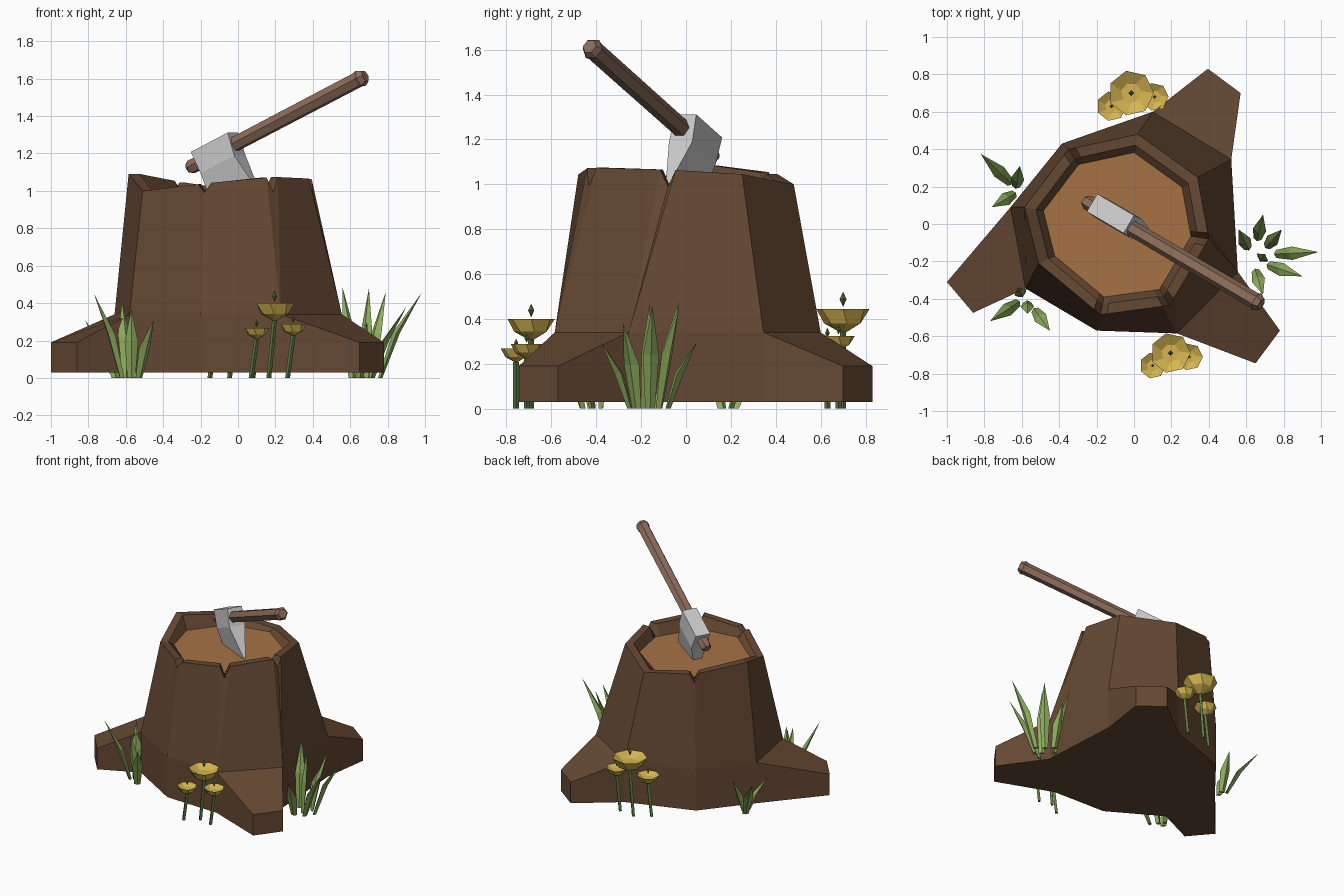
import bpy, bmesh, math
from mathutils import Vector as V

if "Cube" in bpy.data.objects:
    bpy.data.objects.remove(bpy.data.objects["Cube"])


def material(name, rgb):
    m = bpy.data.materials.new(name)
    m.diffuse_color = (*rgb, 1)
    m.use_nodes = True
    m.node_tree.nodes["Principled BSDF"].inputs["Base Color"].default_value = m.diffuse_color
    return m


BARK = material("bark", (0.13, 0.065, 0.033))
WOOD = material("cut_wood", (0.38, 0.17, 0.06))
HANDLE = material("handle_wood", (0.26, 0.15, 0.10))
GRASS = material("grass", (0.27, 0.42, 0.11))
STEM = material("stem", (0.11, 0.20, 0.06))
PETAL = material("petal", (0.66, 0.46, 0.08))


def build(name, faces, mat=None):
    """Flat-shaded object from polygons given as point lists; shared corners are welded."""
    bm = bmesh.new()
    for f in faces:
        bm.faces.new([bm.verts.new(p) for p in f])
    bmesh.ops.remove_doubles(bm, verts=bm.verts, dist=1e-4)
    bmesh.ops.recalc_face_normals(bm, faces=bm.faces)
    me = bpy.data.meshes.new(name)
    bm.to_mesh(me)
    bm.free()
    ob = bpy.data.objects.new(name, me)
    bpy.context.collection.objects.link(ob)
    if mat:
        me.materials.append(mat)
    return ob


def bridge(a, b):
    n = len(a)
    return [[a[i], a[(i + 1) % n], b[(i + 1) % n], b[i]] for i in range(n)]


def loft(rings):
    faces = [rings[0], rings[-1]]
    for a, b in zip(rings, rings[1:]):
        faces += bridge(a, b)
    return faces


def ring(c, r, n, x=V((1, 0, 0)), y=V((0, 1, 0)), turn=0.0):
    angles = [turn + math.tau * i / n for i in range(n)]
    return [V(c) + x * (r * math.cos(a)) + y * (r * math.sin(a)) for a in angles]


# Stump columns: rim x, y, z, split in the rim?, foot x, y
COLUMNS = [
    (-0.35, 0.40, 1.05, True, -0.385, 0.43),
    (0.02, 0.48, 1.00, False, 0.10, 0.60),
    (0.34, 0.25, 1.045, False, 0.52, 0.345),
    (0.40, -0.08, 1.065, True, 0.555, -0.255),
    (0.19, -0.435, 1.075, True, 0.23, -0.585),
    (-0.18, -0.485, 1.04, True, -0.20, -0.57),
    (-0.51, -0.21, 1.00, False, -0.58, -0.345),
    (-0.585, 0.09, 1.09, False, -0.66, 0.09),
]
# Roots: index of the first column, then the two tip corners
ROOTS = {1: ((0.395, 0.83), (0.57, 0.70)),
         3: ((0.78, -0.57), (0.65, -0.745)),
         6: ((-0.86, -0.475), (-1.0, -0.31))}
BASE_Z, SHOULDER_Z, FLOOR_Z = 0.03, 0.34, 0.985
CENTRE = V((-0.08, -0.01, 0))


def inward(p, k, z):
    q = CENTRE + (p - CENTRE) * k
    return V((q.x, q.y, z))


# Rim, with V-shaped splits at the marked columns
outer, shoulder = [], []
for i, (x, y, z, split, fx, fy) in enumerate(COLUMNS):
    p = V((x, y, z))
    pts = [p]
    if split:
        before, after = COLUMNS[i - 1], COLUMNS[(i + 1) % 8]
        pts = [p.lerp(V(before[:3]), 0.10), V((x, y, 0.99)), p.lerp(V(after[:3]), 0.10)]
    outer += pts
    shoulder += [V((fx, fy, SHOULDER_Z))] * len(pts)
inner = [inward(p, 0.88, p.z) for p in outer]
floor = [inward(p, 0.80, FLOOR_Z) for p in outer]


def weld_faces(faces):
    """Drops repeated corners so fans become triangles."""
    out = []
    for f in faces:
        g = [p for i, p in enumerate(f) if (p - f[i - 1]).length > 1e-5]
        if len(g) > 2:
            out.append(g)
    return out


faces = weld_faces(bridge(shoulder, outer) + bridge(outer, inner) + bridge(inner, floor))

# Foot and roots
sole = []
for i, c in enumerate(COLUMNS):
    d = COLUMNS[(i + 1) % 8]
    m0, m1 = V((*c[4:], SHOULDER_Z)), V((*d[4:], SHOULDER_Z))
    b0, b1 = V((*c[4:], BASE_Z)), V((*d[4:], BASE_Z))
    sole.append(b0)
    if i in ROOTS:
        (t0, t1) = [V((*t, 0.19)) for t in ROOTS[i]]
        (u0, u1) = [V((*t, BASE_Z)) for t in ROOTS[i]]
        sole += [u0, u1]
        faces += [[m0, m1, t1, t0], [t0, t1, u1, u0], [m0, t0, u0, b0], [m1, t1, u1, b1]]
    else:
        faces.append([m0, m1, b1, b0])
faces.append(sole)
build("stump", faces, BARK)
build("cut_top", [floor], WOOD)

# Axe: u along the handle, s sideways, w away from the cutting edge
P0, P1 = V((-0.265, 0.125, 1.12)), V((0.68, -0.43, 1.615))
u = (P1 - P0).normalized()
s = u.cross(V((0, 0, 1))).normalized()
w = s.cross(u)
L = (P1 - P0).length
profile = [(0, 0.028), (0.02, 0.04), (0.3, 0.042), (L - 0.05, 0.044), (L - 0.03, 0.05), (L, 0.034)]
build("axe_handle", loft([ring(P0 + u * t, r, 6, s, w) for t, r in profile]), HANDLE)

poll = V((-0.126, 0.056, 1.26))
sections = [(0.0, 0.125, 0.055), (-0.13, 0.115, 0.06), (-0.36, 0.145, 0.006)]
build("axe_head", loft([[poll + w * h + u * (a * l) + s * (b * t)
                         for a, b in ((-1, -1), (1, -1), (1, 1), (-1, 1))]
                        for h, l, t in sections]))


# Flowers: x, y, rim height, radius
def flower(name, x, y, z, r):
    depth = 0.85 * r
    cup = [ring((x, y, z - depth), 0.12 * r, 7),
           ring((x, y, z - 0.62 * depth), 0.70 * r, 7, turn=0.2),
           ring((x, y, z), r, 7),
           ring((x, y, z - 0.35 * depth), 0.45 * r, 7, turn=0.2)]
    build(name + "_petals", loft(cup), PETAL)
    build(name + "_stem", loft([ring((x - 0.03 * k, y, (z - depth) * (1 - k)), 0.013, 4)
                                for k in (0, 0.4, 1)]), STEM)
    h = 0.28 * r
    c = z + 0.35 * r
    mid = ring((x, y, c), 0.13 * r, 4)
    tips = [V((x, y, c - h)), V((x, y, c + h))]
    build(name + "_pistil", [[mid[i - 1], mid[i], t] for t in tips for i in range(4)], STEM)


for i, f in enumerate([(0.195, -0.69, 0.40, 0.108), (0.10, -0.757, 0.268, 0.07),
                       (0.295, -0.71, 0.288, 0.073), (-0.015, 0.70, 0.445, 0.122),
                       (-0.12, 0.63, 0.31, 0.08), (0.11, 0.68, 0.325, 0.075)]):
    flower(f"flower_{i + 1}", *f)


# Grass blades: root x, y, then tip x, y, z
def blade(root, tip, width=0.036):
    a, t = V((*root, 0.0)), V(tip)
    d = V((t.x - a.x, t.y - a.y, 0)).normalized()
    side = V((-d.y, d.x, 0))
    knee = a + V(((t.x - a.x) * 0.38, (t.y - a.y) * 0.38, t.z * 0.52))

    def section(c, k):
        return [c + side * k, c + d * (k * 0.55), c - side * k, c - d * (k * 0.55)]
    low, mid = section(a, width * 0.6), section(knee, width)
    return [low] + bridge(low, mid) + [[mid[i - 1], mid[i], t] for i in range(4)]


CLUMPS = {
    "grass_right": [((0.76, -0.16), (0.985, -0.15, 0.46)), ((0.66, -0.08), (0.69, 0.05, 0.30)),
                    ((0.71, -0.12), (0.79, -0.03, 0.46)), ((0.72, -0.22), (0.90, -0.28, 0.38)),
                    ((0.61, -0.13), (0.56, -0.03, 0.48)), ((0.65, -0.25), (0.69, -0.38, 0.30)),
                    ((0.68, -0.19), (0.70, -0.16, 0.48))],
    "grass_front_left": [((-0.62, -0.42), (-0.77, -0.52, 0.45)), ((-0.60, -0.38), (-0.62, -0.34, 0.42)),
                         ((-0.57, -0.42), (-0.57, -0.48, 0.37)), ((-0.53, -0.46), (-0.45, -0.57, 0.31))],
    "grass_back_left": [((-0.66, 0.22), (-0.82, 0.375, 0.31)), ((-0.63, 0.20), (-0.61, 0.31, 0.28)),
                        ((-0.64, 0.16), (-0.76, 0.09, 0.26))],
}
for name, blades in CLUMPS.items():
    for i, (root, tip) in enumerate(blades):
        build(f"{name}_{i + 1}", blade(root, tip), GRASS)
